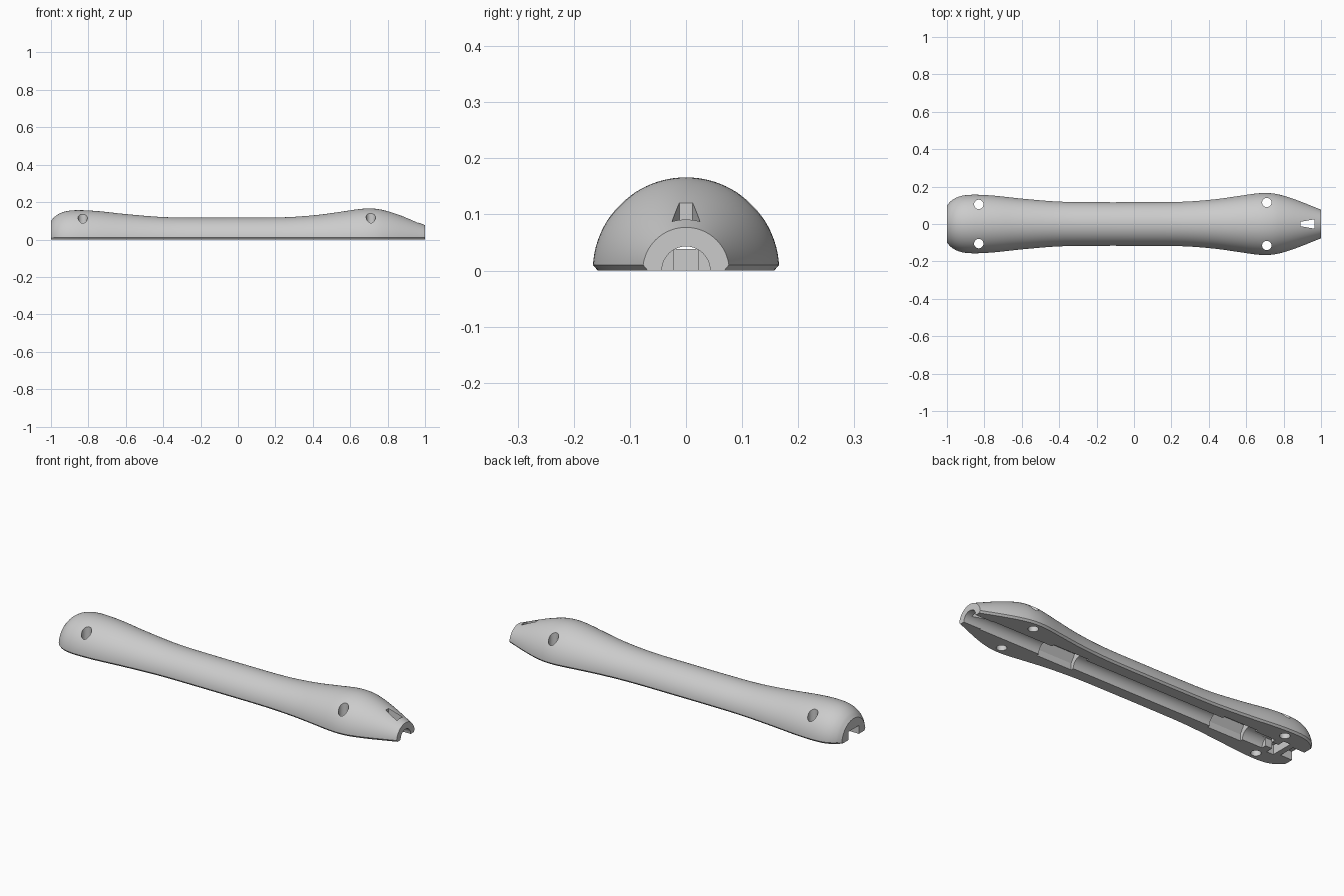
import bpy, bmesh, math
from mathutils import Matrix, Vector

if "Cube" in bpy.data.objects:
    bpy.data.objects.remove(bpy.data.objects["Cube"])

grey = bpy.data.materials.new("plain grey")
grey.use_nodes = True
grey.diffuse_color = (0.6, 0.6, 0.6, 1)
grey.node_tree.nodes["Principled BSDF"].inputs["Base Color"].default_value = (0.6, 0.6, 0.6, 1)

# Outline of the handle: (x, radius)
PROFILE = [(-1, .10), (-.98, .122), (-.95, .141), (-.91, .153), (-.85, .157),
           (-.75, .152), (-.6, .136), (-.4, .12), (-.2, .117), (0, .117),
           (.25, .119), (.42, .131), (.56, .15), (.65, .163), (.71, .166),
           (.77, .159), (.86, .132), (1, .077)]


def smooth_profile(points, steps=5):
    pts = [Vector(p) for p in points]
    out = []
    for i in range(len(pts) - 1):
        a, b = pts[i], pts[i + 1]
        def slope(j):
            lo, hi = pts[max(j - 1, 0)], pts[min(j + 1, len(pts) - 1)]
            return (hi.y - lo.y) / (hi.x - lo.x)
        w = b.x - a.x
        for k in range(steps):
            t = k / steps
            y = ((2*t**3 - 3*t**2 + 1) * a.y + (t**3 - 2*t**2 + t) * w * slope(i)
                 + (3*t**2 - 2*t**3) * b.y + (t**3 - t**2) * w * slope(i + 1))
            out.append((a.x + w * t, y))
    return out + [points[-1]]


def make_object(name, bm):
    bmesh.ops.recalc_face_normals(bm, faces=bm.faces)
    mesh = bpy.data.meshes.new(name)
    bm.to_mesh(mesh)
    bm.free()
    mesh.materials.append(grey)
    obj = bpy.data.objects.new(name, mesh)
    bpy.context.collection.objects.link(obj)
    return obj


def loft(name, sections):
    bm = bmesh.new()
    rings = [[bm.verts.new(p) for p in s] for s in sections]
    n = len(rings[0])
    for a, b in zip(rings, rings[1:]):
        for i in range(n):
            j = (i + 1) % n
            bm.faces.new((a[i], a[j], b[j], b[i]))
    bm.faces.new(rings[0])
    bm.faces.new(rings[-1])
    return make_object(name, bm)


def half_section(x, r, lip=.01, count=48):
    start = math.asin(lip / r)
    ring = [(x, r - .009, 0)]
    for i in range(count + 1):
        a = start + (math.pi - 2 * start) * i / count
        ring.append((x, r * math.cos(a), r * math.sin(a)))
    return ring + [(x, -r + .009, 0)]


def box(name, x0, x1, half_width, z0, z1):
    section = [(-half_width, z0), (half_width, z0), (half_width, z1), (-half_width, z1)]
    return loft(name, [[(x, y, z) for y, z in section] for x in (x0, x1)])


def cylinder(name, radius, length, matrix, sides=40):
    bm = bmesh.new()
    bmesh.ops.create_cone(bm, cap_ends=True, segments=sides, radius1=radius,
                          radius2=radius, depth=length, matrix=matrix)
    return make_object(name, bm)


def bore(name, x0, x1, radius):
    turn = Matrix.Translation(((x0 + x1) / 2, 0, 0)) @ Matrix.Rotation(math.pi / 2, 4, 'Y')
    return cylinder(name, radius, x1 - x0, turn)


shell = loft("handle_half_shell", [half_section(x, r) for x, r in smooth_profile(PROFILE)])

# Long channel, with a slightly tighter mouth at the narrow end
cutters = [bore("channel_cutter", -.82, .9, .048), bore("mouth_cutter", .88, 1.05, .043)]

# Two faceted pockets on the flat side
for x0, x1 in ((.33, .54), (-.70, -.50)):
    section = [(-.063, -.02), (.063, -.02), (.063, .035), (.037, .074), (-.037, .074), (-.063, .035)]
    cutters.append(loft("pocket_cutter", [[(x, y, z) for y, z in section] for x in (x0, x1)]))

# Stepped slot at the blunt end, with a low cross wall left standing
cutters += [box("neck_cutter", -.87, -.80, .022, -.02, .043),
            box("cross_slot_cutter", -.90, -.86, .062, -.02, .05),
            box("wall_gap_cutter", -.94, -.89, .02, .038, .045),
            box("end_notch_cutter", -1.05, -.93, .045, -.02, .045)]

# Upright screw holes
for x, y in ((-.83, .105), (.71, .115)):
    for side in (-1, 1):
        cutters.append(cylinder("screw_hole_cutter", .025, .5, Matrix.Translation((x, y * side, .1))))

# Wedge-shaped window near the narrow end
wedge = [(.89, -.012), (.965, -.025), (.965, .025), (.89, .012)]
cutters.append(loft("wedge_cutter", [[(x, y, z) for x, y in wedge] for z in (.02, .2)]))

bpy.context.view_layer.objects.active = shell
shell.select_set(True)
for cutter in cutters:
    cutter.hide_render = True
    mod = shell.modifiers.new("cut", 'BOOLEAN')
    mod.operation = 'DIFFERENCE'
    mod.solver = 'EXACT'
    mod.object = cutter
    bpy.ops.object.modifier_apply(modifier=mod.name)
    bpy.data.objects.remove(cutter)

bpy.ops.object.shade_smooth_by_angle(angle=math.radians(30))
